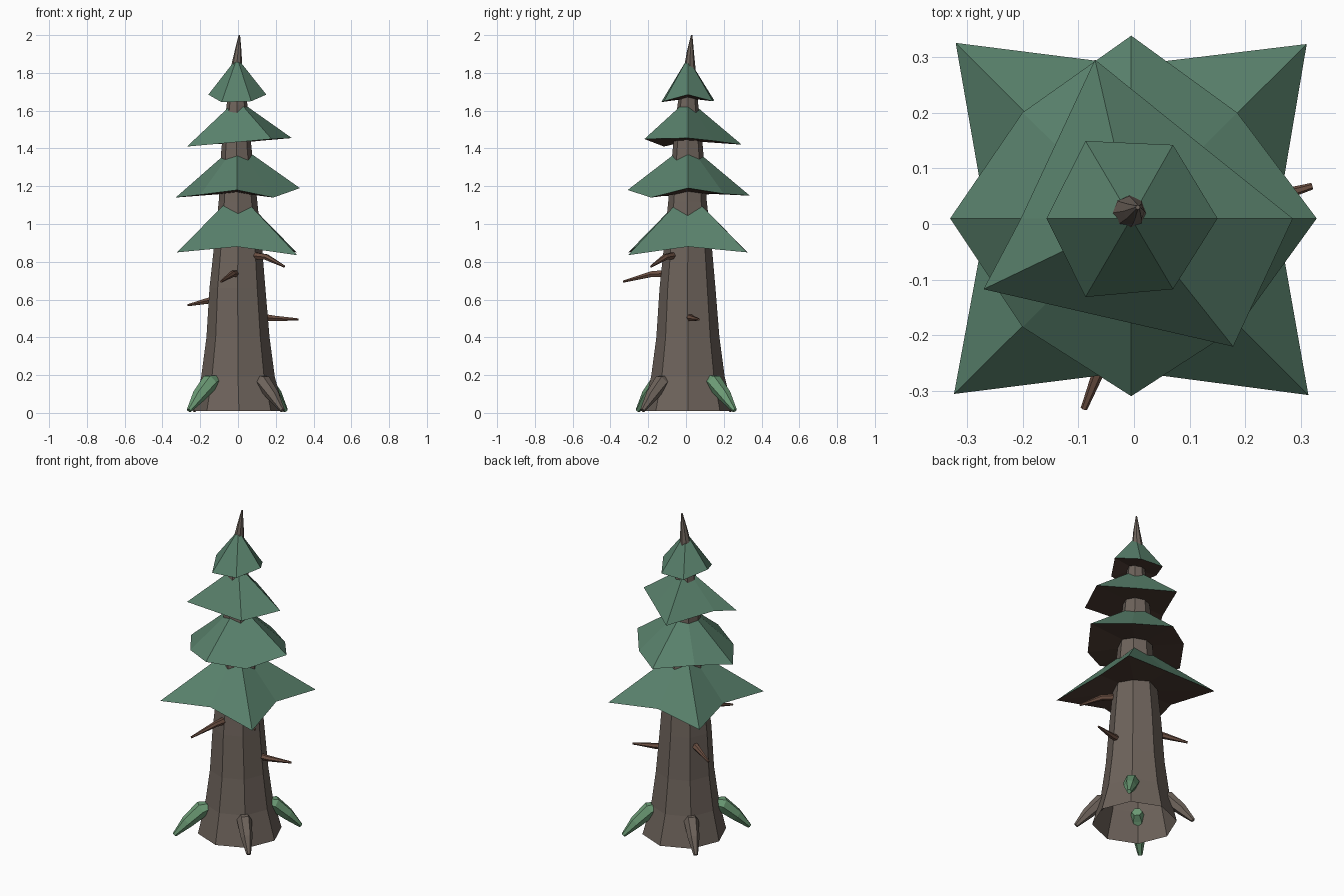
import bpy, bmesh, math
from mathutils import Vector

if "Cube" in bpy.data.objects:
    bpy.data.objects.remove(bpy.data.objects["Cube"])


def material(name, rgb):
    m = bpy.data.materials.new(name)
    m.diffuse_color = (*rgb, 1)
    m.use_nodes = True
    m.node_tree.nodes["Principled BSDF"].inputs["Base Color"].default_value = m.diffuse_color
    return m


BARK = material("bark", (0.155, 0.125, 0.105))
TWIG = material("twig_brown", (0.15, 0.08, 0.055))
UNDER = material("underside_brown", (0.075, 0.045, 0.033))
NEEDLE = material("needle_green", (0.10, 0.22, 0.15))
MOSS = material("moss_green", (0.15, 0.33, 0.18))


def finish(bm, name, mats, fix_normals=True):
    if fix_normals:
        bmesh.ops.recalc_face_normals(bm, faces=bm.faces)
    me = bpy.data.meshes.new(name)
    bm.to_mesh(me)
    bm.free()
    for m in mats:
        me.materials.append(m)
    ob = bpy.data.objects.new(name, me)
    bpy.context.collection.objects.link(ob)
    return ob


def bridge(bm, rings):
    n = len(rings[0])
    for a, b in zip(rings, rings[1:]):
        for i in range(n):
            j = (i + 1) % n
            bm.faces.new((a[i], a[j], b[j], b[i]))


def limb(name, path, radii, mat, sides=6):
    """Tapered low-poly tube along a path."""
    bm = bmesh.new()
    pts = [Vector(p) for p in path]
    rings = []
    for k, p in enumerate(pts):
        d = (pts[min(k + 1, len(pts) - 1)] - pts[max(k - 1, 0)]).normalized()
        side = d.cross(Vector((0, 0, 1))).normalized()
        up = side.cross(d)
        rings.append([bm.verts.new(p + radii[k] * (side * math.cos(a) + up * math.sin(a)))
                      for a in (math.tau * i / sides for i in range(sides))])
    bridge(bm, rings)
    bm.faces.new(rings[0])
    bm.faces.new(rings[-1])
    return finish(bm, name, [mat])


def tier(name, apex, rim, base_z):
    """Faceted cone of needles with a brown underside."""
    bm = bmesh.new()
    top = bm.verts.new((-0.005, 0.01, apex))
    mid = bm.verts.new((-0.005, 0.01, base_z))
    ring = [bm.verts.new(p) for p in rim]
    for i, v in enumerate(ring):
        w = ring[(i + 1) % len(ring)]
        bm.faces.new((v, w, top))
        bm.faces.new((w, v, mid)).material_index = 1
    return finish(bm, name, [NEEDLE, UNDER])


# Trunk: eight-sided, open at the bottom, bent tip (x, y, z, radius)
bm = bmesh.new()
rings = []
for x, y, z, r in [(0.005, 0.01, 0.01, 0.24), (0.0, 0.01, 0.19, 0.195),
                   (0.0, 0.01, 0.40, 0.167), (-0.003, 0.008, 0.66, 0.148),
                   (0.0, 0.01, 0.88, 0.127), (0.0, 0.008, 1.12, 0.102),
                   (-0.008, 0.01, 1.40, 0.08), (-0.005, 0.01, 1.63, 0.055),
                   (-0.008, 0.02, 1.83, 0.03), (0.0, 0.023, 1.91, 0.019),
                   (0.007, 0.03, 2.0, 0.004)]:
    rings.append([bm.verts.new((x + r * math.cos(i * math.pi / 4),
                                y + r * math.sin(i * math.pi / 4), z)) for i in range(8)])
bridge(bm, rings)
bm.faces.new(rings[-1])
finish(bm, "trunk", [BARK], fix_normals=False)

# Bottom tier: four-pointed star
tier("needle_tier_1", 1.172,
     [(0.257, 0.01, 0.88), (0.31, 0.323, 0.85), (-0.005, 0.285, 0.88), (-0.32, 0.325, 0.85),
      (-0.265, 0.01, 0.88), (-0.323, -0.305, 0.85), (-0.005, -0.265, 0.88),
      (0.313, -0.307, 0.835)], 0.88)

# Second tier: uneven octagon
tier("needle_tier_2", 1.425,
     [(0.328, 0.01, 1.19), (0.185, 0.20, 1.16), (-0.005, 0.338, 1.15), (-0.2, 0.20, 1.17),
      (-0.33, 0.01, 1.14), (-0.2, -0.185, 1.155), (-0.005, -0.309, 1.18),
      (0.187, -0.185, 1.14)], 1.165)

# Third tier: lopsided and tilted
tier("needle_tier_3", 1.66,
     [(0.285, 0.01, 1.455), (0.11, 0.15, 1.44), (-0.07, 0.295, 1.42), (-0.203, 0.01, 1.44),
      (-0.27, -0.117, 1.41), (0.178, -0.22, 1.45)], 1.44)

# Top tier: small hexagon
tier("needle_tier_4", 1.88,
     [(0.15, 0.01, 1.685), (0.07, 0.142, 1.65), (-0.087, 0.149, 1.655),
      (-0.157, 0.01, 1.685), (-0.087, -0.131, 1.645), (0.07, -0.117, 1.65)], 1.665)

# Roots: grey and mossy pairs on the diagonals
for name, sx, sy, mat, s in [("root_front_right", 1, -1, BARK, 0.96),
                             ("root_back_left", -1, 1, BARK, 0.96),
                             ("root_front_left", -1, -1, MOSS, 1.06),
                             ("root_back_right", 1, 1, MOSS, 1.03)]:
    path = [(sx * d * s, sy * d * s + 0.005, z) for d, z in
            [(0.105, 0.175), (0.14, 0.162), (0.195, 0.09), (0.245, 0.013)]]
    limb(name, path, [0.03, 0.044 * s, 0.035 * s, 0.013], mat)

# Bare twigs
for i, (a, b, c) in enumerate([
        ((-0.10, 0.07, 0.605), (-0.16, 0.10, 0.593), (-0.265, 0.155, 0.57)),
        ((0.10, 0.01, 0.51), (0.19, 0.03, 0.50), (0.32, 0.068, 0.495)),
        ((0.06, -0.05, 0.835), (0.15, -0.11, 0.825), (0.245, -0.185, 0.775)),
        ((-0.01, -0.10, 0.738), (-0.03, -0.18, 0.735), (-0.09, -0.332, 0.695))]):
    limb(f"twig_{i + 1}", [a, b, c], [0.022, 0.017, 0.006], TWIG)
